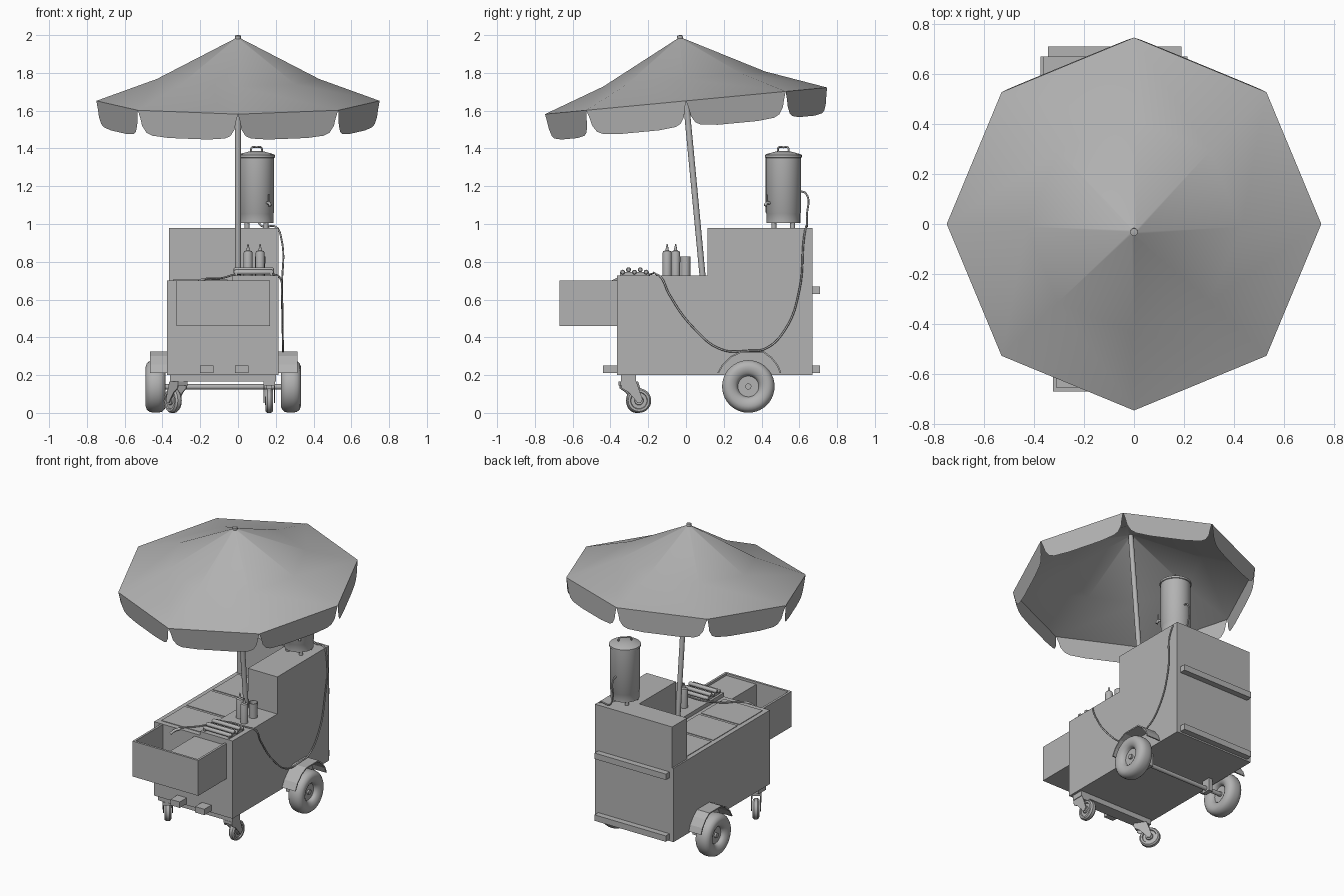
import bpy, bmesh
from math import sin, cos, pi, radians
from mathutils import Matrix, Vector

if "Cube" in bpy.data.objects:
    bpy.data.objects.remove(bpy.data.objects["Cube"])

grey = bpy.data.materials.new("mid_grey")
grey.diffuse_color = (.45, .45, .45, 1)
grey.use_nodes = True
grey.node_tree.nodes["Principled BSDF"].inputs["Base Color"].default_value = grey.diffuse_color

def finish(name, bm, mat=None, smooth=False):
    bmesh.ops.recalc_face_normals(bm, faces=bm.faces)
    me = bpy.data.meshes.new(name)
    bm.to_mesh(me)
    bm.free()
    me.materials.append(grey)
    ob = bpy.data.objects.new(name, me)
    bpy.context.collection.objects.link(ob)
    if mat:
        ob.matrix_world = mat
    if smooth:
        bpy.ops.object.select_all(action='DESELECT')
        ob.select_set(True)
        bpy.context.view_layer.objects.active = ob
        bpy.ops.object.shade_smooth_by_angle(angle=radians(35))
    return ob

def box(name, x0, x1, y0, y1, z0, z1):
    bm = bmesh.new()
    m = Matrix.Translation(((x0+x1)/2, (y0+y1)/2, (z0+z1)/2)) @ Matrix.Diagonal((x1-x0, y1-y0, z1-z0, 1))
    bmesh.ops.create_cube(bm, size=1, matrix=m)
    return finish(name, bm)

def prism(name, pts, x0, x1, mat=None):
    """Extrude a (y, z) outline along x."""
    bm = bmesh.new()
    f = bm.faces.new([bm.verts.new((x0, y, z)) for y, z in pts])
    r = bmesh.ops.extrude_face_region(bm, geom=[f])
    bmesh.ops.translate(bm, vec=(x1-x0, 0, 0), verts=[v for v in r['geom'] if isinstance(v, bmesh.types.BMVert)])
    return finish(name, bm, mat)

def lathe(name, prof, mat, n=32):
    """Revolve an (r, z) profile about local z."""
    bm = bmesh.new()
    vs = [bm.verts.new((r, 0, z)) for r, z in prof]
    es = [bm.edges.new(p) for p in zip(vs, vs[1:])]
    bmesh.ops.spin(bm, geom=vs+es, cent=(0, 0, 0), axis=(0, 0, 1), angle=2*pi, steps=n)
    bmesh.ops.remove_doubles(bm, verts=bm.verts, dist=1e-5)
    return finish(name, bm, mat, True)

def tube(name, pts, r):
    cu = bpy.data.curves.new(name, 'CURVE')
    cu.dimensions = '3D'
    cu.bevel_depth, cu.bevel_resolution, cu.resolution_u = r, 2, 8
    cu.use_fill_caps = True
    cu.materials.append(grey)
    s = cu.splines.new('BEZIER')
    s.bezier_points.add(len(pts)-1)
    for b, p in zip(s.bezier_points, pts):
        b.co = p
        b.handle_left_type = b.handle_right_type = 'AUTO'
    ob = bpy.data.objects.new(name, cu)
    bpy.context.collection.objects.link(ob)
    return ob

T = Matrix.Translation
X_AXIS = Matrix.Rotation(pi/2, 4, 'Y')

# Cart body, raised counter and L-shaped rear cabinet
box("cart_body", -.375, .215, -.365, .67, .2, .702)
box("side_counter", -.03, .215, -.365, .115, .702, .728)
box("rear_cabinet", -.365, .215, .51, .67, .702, .98)
box("side_cabinet", -.005, .215, .115, .51, .702, .98)
for i, (y0, y1) in enumerate([(-.33, -.08), (-.06, .2), (.22, .49)]):
    box(f"counter_lid_{i}", -.345, -.055, y0, y1, .702, .706)

# Front tray, open on the left half
box("tray_floor", -.325, .17, -.67, -.365, .46, .475)
box("tray_front", -.325, .17, -.67, -.655, .475, .70)
box("tray_left", -.325, -.31, -.655, -.365, .475, .70)
box("tray_right", .155, .17, -.655, -.365, .475, .70)
box("tray_lid", -.07, .155, -.655, -.365, .475, .685)

# Bumpers and rear rails
for x in (-.2, -.015):
    box("front_bumper", x, x+.07, -.44, -.365, .21, .25)
for z in (.21, .63):
    box("rear_rail", -.345, .19, .67, .71, z, z+.04)

# Big rear wheels, fenders and axle
tyre = [(0, .03), (.016, .03), (.016, .018), (.055, .018), (.06, .034), (.07, .043), (.085, .05), (.105, .053),
        (.122, .047), (.134, .033), (.139, .014)]
tyre += [(r, -z) for r, z in reversed(tyre)]
outer = [(.165, .21), (.19, .255), (.235, .30), (.285, .325), (.415, .325), (.455, .295), (.49, .25), (.505, .21)]
inner = [(.335+(y-.335)*.95, .21+(z-.21)*.93) for y, z in reversed(outer)]
for side, x in (("right", .28), ("left", -.436)):
    lathe(side+"_wheel", tyre, T((x, .33, .14)) @ X_AXIS, 40)
    x0, x1 = (.215, .314) if x > 0 else (-.466, -.375)
    prism(side+"_fender", outer+inner, x0, x1)
    xb = .15 if x > 0 else -.33
    box(side+"_axle_mount", xb, xb+.03, .30, .36, .115, .2)
lathe("axle", [(0, -.42), (.014, -.42), (.014, .27), (0, .27)], T((0, .33, .138)) @ X_AXIS, 16)

# Front swivel casters on a cross bar
box("caster_bar", -.36, .2, -.345, -.265, .165, .2)
cw = [(0, .021), (.022, .021), (.024, .013), (.042, .013), (.045, .02), (.057, .02), (.065, .01)]
cw += [(r, -z) for r, z in reversed(cw)]
fork = [(-.042, .165), (.042, .165), (.055, .13), (.075, .07), (.065, .052), (.048, .052), (.035, .07), (0, .11), (-.035, .13)]
for side, x, a in (("right", .165, 0), ("left", -.315, 33)):
    m = T((x, -.305, 0)) @ Matrix.Rotation(radians(a), 4, 'Z')
    lathe(side+"_caster_wheel", cw, m @ T((0, .056, .065)) @ X_AXIS, 28)
    for s in (-1, 1):
        prism(side+"_caster_fork", fork, s*.025, s*.031, m)
    prism(side+"_caster_yoke", [(-.042, .145), (.042, .145), (.042, .165), (-.042, .165)], -.031, .031, m)

# Umbrella: everything in a frame tilted toward the front
A = radians(5.4)
tilt = T((0, 0, 1.652)) @ Matrix.Rotation(A, 4, 'X')
R = .75
def rim(i, r, h):
    return Vector((r*cos(i*pi/4), r*sin(i*pi/4), h))
bm = bmesh.new()
rings = [[bm.verts.new(rim(i, r, h)) for i in range(8)]
         for r, h in [(.012, .333), (.43, .116), (R, 0)]]
for a, b in zip(rings, rings[1:]):
    for i in range(8):
        bm.faces.new((a[i], b[i], b[(i+1) % 8], a[(i+1) % 8]))
finish("umbrella_canopy", bm, tilt, True)

# Scalloped valance flaps
half = [(0, 0), (.02, .04), (.035, .083), (.075, .118), (.13, .133), (.3, .142)]
scallop = half + [(1-t, d) for t, d in reversed(half)]
bm = bmesh.new()
for i in range(8):
    vs = []
    for t, d in scallop:
        p = rim(i, R, 0).lerp(rim(i+1, R, 0), t)
        k = 1-.1*d
        vs.append(bm.verts.new((p.x*k, p.y*k, -d)))
    bm.faces.new(vs)
finish("umbrella_valance", bm, tilt)
lathe("umbrella_pole", [(0, -.93), (.016, -.93), (.016, .32), (.015, .325), (.015, .347), (0, .35)], tilt, 20)

# Drink tank on stubby legs
tank = T((.098, .515, 0))
lathe("drink_tank", [(0, 1.005), (.09, 1.005), (.09, 1.055), (.093, 1.06), (.093, 1.35), (.098, 1.352),
                     (.098, 1.365), (.09, 1.37), (.035, 1.385), (0, 1.386)], tank, 40)
for a in range(4):
    p = Vector((.07*cos(a*pi/2+pi/4), .07*sin(a*pi/2+pi/4), 0))
    lathe("tank_leg", [(0, .98), (.013, .98), (.013, 1.01), (0, 1.01)], tank @ T(p), 12)
tube("tank_handle", [(.098+k, .515+k, z) for k, z in
                     ((-.028, 1.375), (-.026, 1.403), (0, 1.406), (.026, 1.403), (.028, 1.375))], .005)
tube("tank_tap", [(.15, .45, 1.11), (.166, .425, 1.11), (.17, .42, 1.095)], .008)
lathe("tap_lever", [(0, 1.1), (.005, 1.1), (.005, 1.155), (0, 1.155)], T((.165, .428, 0)), 10)

# Long hose: tank, down the right side, over the counter, into the tray
tube("hose", [(.102, .6, 1.175), (.102, .636, 1.16), (.102, .64, 1.04), (.125, .64, .99), (.2, .635, .985), (.228, .625, .93),
              (.232, .6, .65), (.236, .53, .45), (.238, .42, .34), (.238, .34, .33), (.238, .19, .335), (.236, .04, .45),
              (.232, -.09, .63), (.222, -.13, .715), (.18, -.16, .735), (.0, -.185, .735), (-.09, -.27, .713),
              (-.18, -.36, .708), (-.22, -.39, .69)], .005)
tube("hose_nozzle", [(-.18, -.36, .706), (-.205, -.385, .696), (-.225, -.405, .675)], .009)

# Rollers on the counter
for i in range(5):
    z = .758 if i % 2 else .745
    lathe("roller", [(0, -.108), (.009, -.105), (.013, -.097), (.013, .097), (.009, .105), (0, .108)],
          T((.083, -.335+i*.031, z)) @ X_AXIS, 14)
for x in (-.015, .17):
    box("roller_rail", x, x+.012, -.35, -.195, .728, .745)

# Sauce bottles and cup
for x, y in ((.117, -.1), (.053, -.055)):
    lathe("sauce_bottle", [(0, .728), (.024, .728), (.024, .845), (.021, .856), (.009, .86), (.007, .872), (.003, .893), (0, .893)], T((x, y, 0)), 20)
lathe("cup", [(0, .728), (.026, .728), (.028, .828), (.025, .828), (.023, .74), (0, .74)], T((.117, -.003, 0)), 24)
